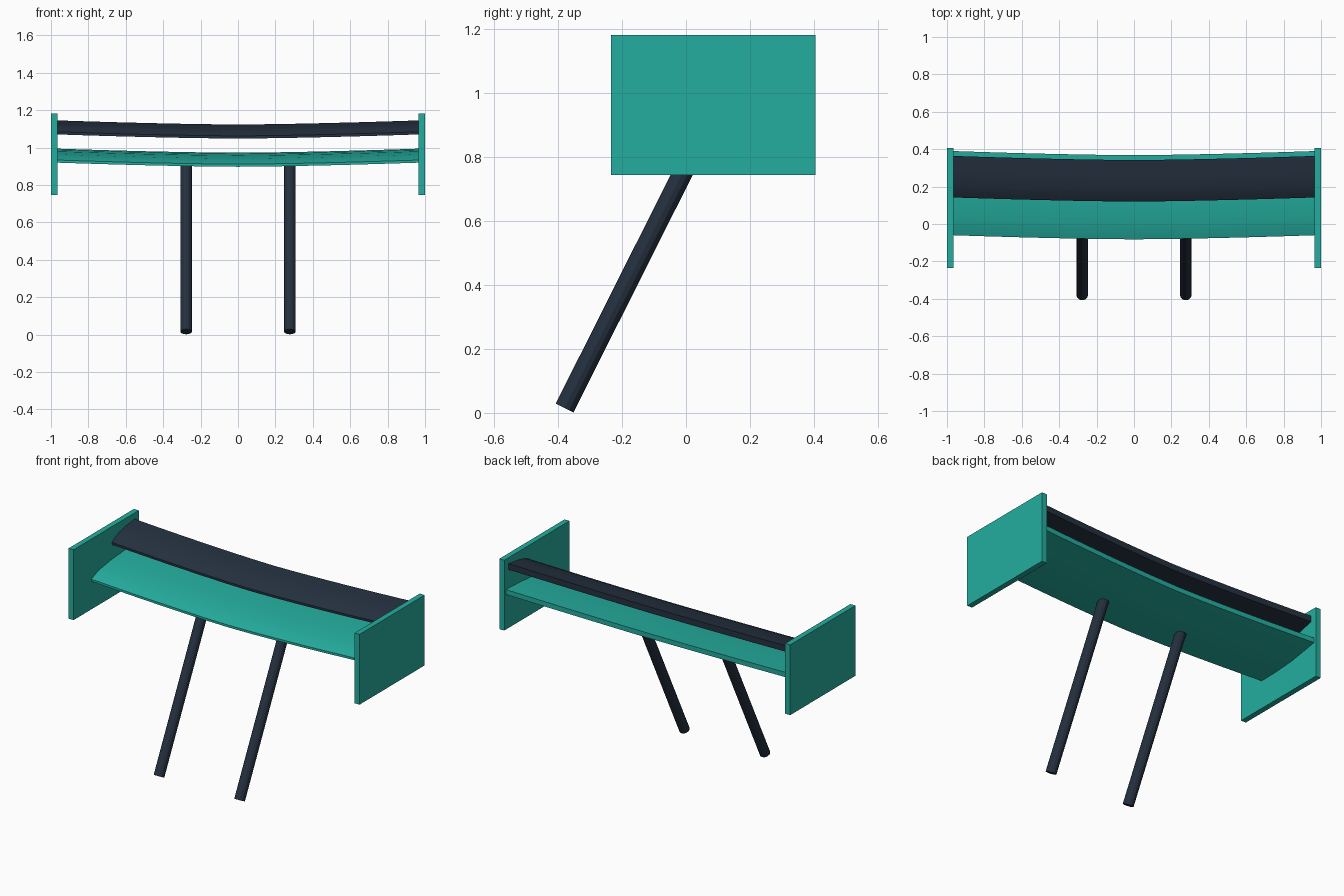
import bpy
import bmesh
from mathutils import Vector

cube = bpy.data.objects.get("Cube")
if cube:
    bpy.data.objects.remove(cube, do_unlink=True)


def make_material(name, color):
    mat = bpy.data.materials.new(name)
    mat.use_nodes = True
    mat.diffuse_color = color
    mat.node_tree.nodes["Principled BSDF"].inputs["Base Color"].default_value = color
    return mat


TEAL = make_material("teal", (0.018, 0.42, 0.345, 1))
NAVY = make_material("dark navy", (0.018, 0.030, 0.050, 1))


def finish(name, bm, mat):
    bmesh.ops.recalc_face_normals(bm, faces=bm.faces)
    mesh = bpy.data.meshes.new(name)
    bm.to_mesh(mesh)
    bm.free()
    mesh.materials.append(mat)
    obj = bpy.data.objects.new(name, mesh)
    bpy.context.collection.objects.link(obj)
    return obj


def wing(name, profile, origin, mat, half_span=0.968, segments=12):
    """Loft a (y, z) profile across the span, bowing back and up at the tips."""
    bm = bmesh.new()
    rings = []
    for i in range(segments + 1):
        t = 2 * i / segments - 1
        bow = 0.022 * abs(t) ** 1.5
        rings.append([bm.verts.new((t * half_span, origin[0] + y + bow, origin[1] + z + bow))
                      for y, z in profile])
    n = len(profile)
    for a, b in zip(rings, rings[1:]):
        for j in range(n):
            k = (j + 1) % n
            bm.faces.new((a[j], a[k], b[k], b[j]))
    bm.faces.new(rings[0])
    bm.faces.new(rings[-1])
    obj = finish(name, bm, mat)
    bpy.ops.object.select_all(action="DESELECT")
    obj.select_set(True)
    bpy.context.view_layer.objects.active = obj
    bpy.ops.object.shade_smooth_by_angle(angle=0.3)


# Aerofoils: blunt leading edge, cambered top, thick trailing edge
wing("main_plane",
     [(0, 0), (0, 0.014), (0.04, 0.03), (0.09, 0.044), (0.2, 0.06), (0.32, 0.069),
      (0.45, 0.075), (0.45, 0.045), (0.26, 0.012), (0.12, 0.002)],
     (-0.082, 0.897), TEAL)
wing("upper_flap",
     [(0, 0), (0, 0.014), (0.03, 0.033), (0.07, 0.05), (0.14, 0.064),
      (0.222, 0.075), (0.222, 0.038), (0.12, 0.012), (0.05, 0.002)],
     (0.12, 1.048), NAVY)


# End plates
def box(name, low, high, mat):
    bm = bmesh.new()
    bmesh.ops.create_cube(bm, size=1)
    low, high = Vector(low), Vector(high)
    for v in bm.verts:
        v.co = (low + high) / 2 + v.co * (high - low)
    finish(name, bm, mat)


# Slanted support struts
def strut(name, start, end, radius, mat):
    start, end = Vector(start), Vector(end)
    axis = end - start
    bm = bmesh.new()
    bmesh.ops.create_cone(bm, cap_ends=True, segments=12, radius1=radius,
                          radius2=radius, depth=axis.length)
    turn = axis.to_track_quat("Z", "Y")
    for v in bm.verts:
        v.co = turn @ v.co + (start + end) / 2
    finish(name, bm, mat)


for side, s in (("left", 1), ("right", -1)):
    box(side + "_end_plate", (s * 0.983 - 0.017, -0.235, 0.745),
        (s * 0.983 + 0.017, 0.405, 1.182), TEAL)
    strut(side + "_strut", (s * 0.277, -0.38, 0.015), (s * 0.277, 0.072, 0.915), 0.031, NAVY)
